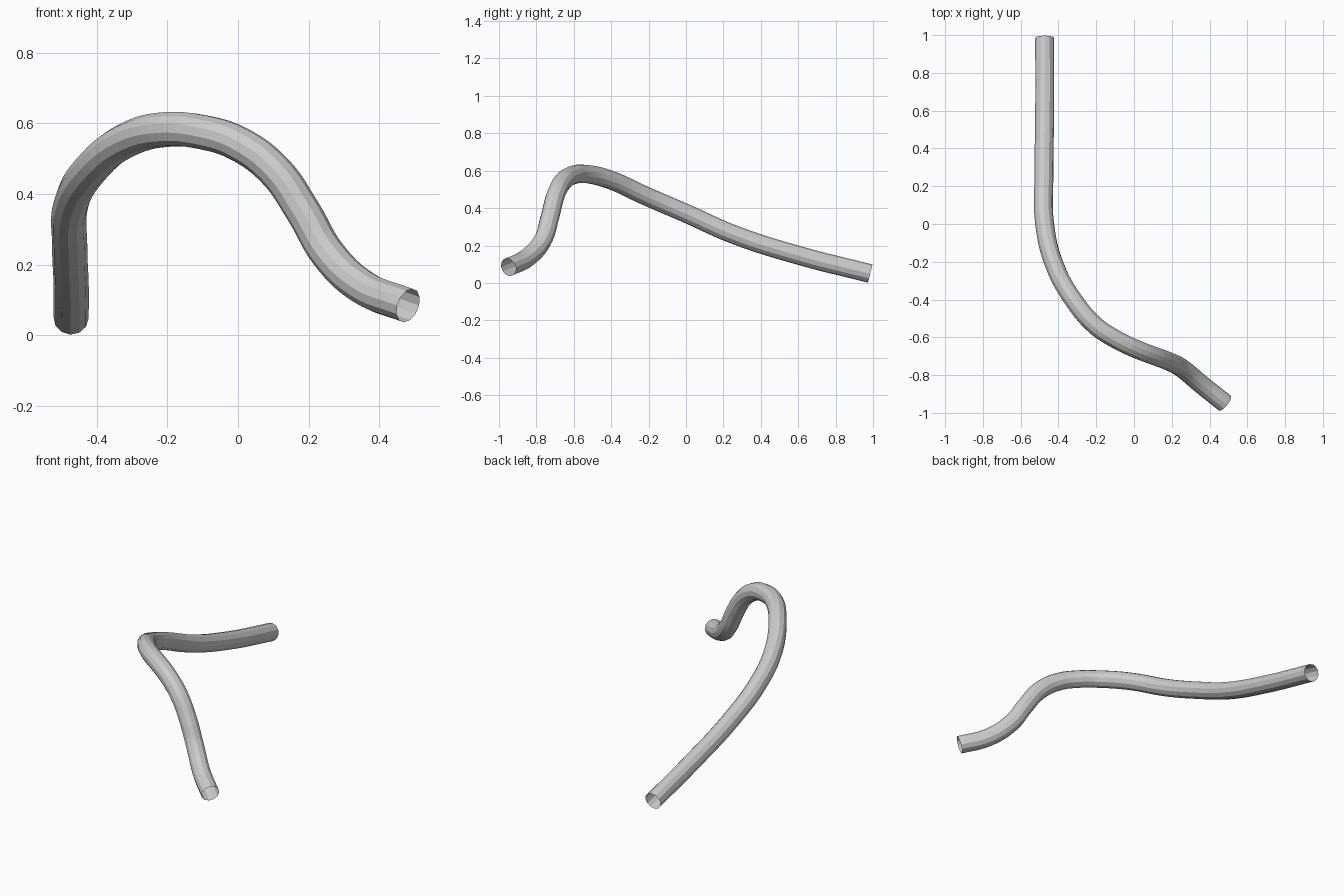
import bpy

if "Cube" in bpy.data.objects:
    bpy.data.objects.remove(bpy.data.objects["Cube"])

# Centre line of the hose, from the front opening to the back opening
PATH = [
    (0.482, -0.949, 0.084), (0.355, -0.848, 0.135), (0.255, -0.765, 0.23),
    (0.185, -0.728, 0.35), (0.105, -0.698, 0.465), (0.0, -0.657, 0.543),
    (-0.10, -0.608, 0.575), (-0.20, -0.542, 0.583), (-0.315, -0.41, 0.553),
    (-0.42, -0.22, 0.467), (-0.473, 0.0, 0.372), (-0.477, 0.26, 0.257),
    (-0.473, 0.6, 0.148), (-0.473, 0.985, 0.05),
]

grey = bpy.data.materials.new("light grey")
grey.diffuse_color = (0.6, 0.6, 0.6, 1)
grey.use_nodes = True
grey.node_tree.nodes["Principled BSDF"].inputs["Base Color"].default_value = grey.diffuse_color

# Round 12-sided tube swept along the path, open at both ends
curve = bpy.data.curves.new("bent_tube", "CURVE")
curve.dimensions = "3D"
curve.twist_mode = "MINIMUM"
curve.resolution_u = 6
curve.bevel_depth = 0.05
curve.bevel_resolution = 4
curve.use_fill_caps = False
spline = curve.splines.new("BEZIER")
spline.bezier_points.add(len(PATH) - 1)
for point, co in zip(spline.bezier_points, PATH):
    point.co = co
    point.handle_left_type = point.handle_right_type = "AUTO"
spline.use_smooth = False
curve.materials.append(grey)

tube = bpy.data.objects.new("bent_tube", curve)
bpy.context.collection.objects.link(tube)
